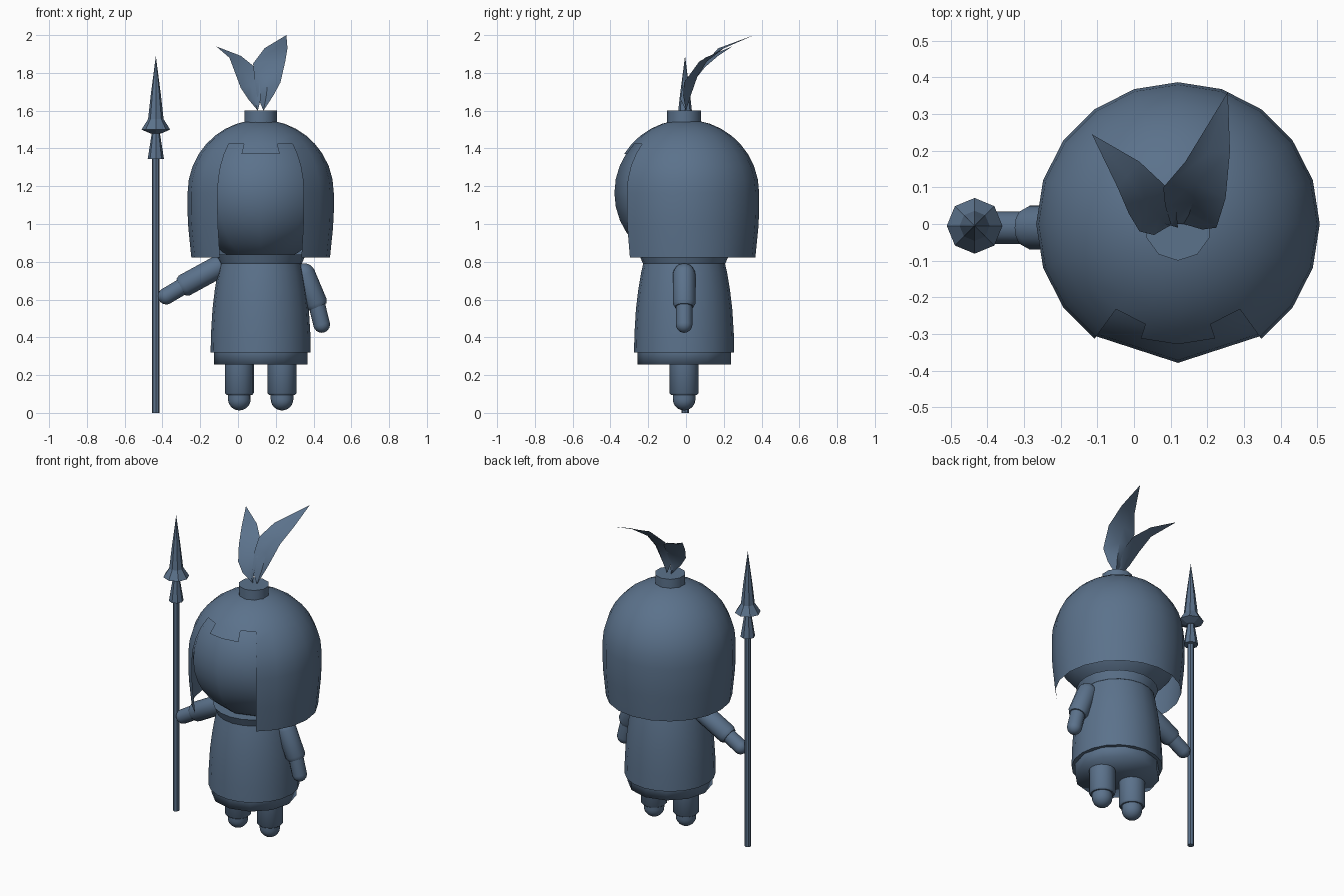
import bpy, bmesh, math
from mathutils import Vector

if "Cube" in bpy.data.objects:
    bpy.data.objects.remove(bpy.data.objects["Cube"])

CX, CY = 0.12, -0.01   # axis of the figure

# One dark slate blue for every part
SLATE = bpy.data.materials.new("slate_blue")
SLATE.diffuse_color = (0.105, 0.168, 0.26, 1)
SLATE.use_nodes = True
SLATE.node_tree.nodes["Principled BSDF"].inputs["Base Color"].default_value = SLATE.diffuse_color


def finish(name, bm, smooth=True, angle=42):
    bm.normal_update()
    mesh = bpy.data.meshes.new(name)
    bm.to_mesh(mesh)
    bm.free()
    mesh.materials.append(SLATE)
    obj = bpy.data.objects.new(name, mesh)
    bpy.context.collection.objects.link(obj)
    if smooth:
        bpy.ops.object.select_all(action='DESELECT')
        obj.select_set(True)
        bpy.context.view_layer.objects.active = obj
        bpy.ops.object.shade_smooth_by_angle(angle=math.radians(angle))
    return obj


def lathe(name, profile, segs, origin=(CX, CY, 0), axis=(0, 0, 1), skip=None,
          smooth=True, angle=42):
    """Revolve (radius, height) points, listed bottom to top, around an axis.
    Segment 0 starts at the front; skip(row, segment) leaves faces out."""
    bm = bmesh.new()
    q = Vector((0, 0, 1)).rotation_difference(Vector(axis))
    o = Vector(origin)
    rings = []
    for r, z in profile:
        n = 1 if r < 1e-5 else segs
        rings.append([bm.verts.new(o + q @ Vector((
            r * math.sin(2 * math.pi * i / segs),
            -r * math.cos(2 * math.pi * i / segs), z))) for i in range(n)])
    for k in range(len(rings) - 1):
        a, b = rings[k], rings[k + 1]
        for i in range(segs):
            if skip and skip(k, i):
                continue
            j = (i + 1) % segs
            quad = [a[i % len(a)], a[j % len(a)], b[j % len(b)], b[i % len(b)]]
            bm.faces.new(list(dict.fromkeys(quad)))
    bmesh.ops.delete(bm, geom=[v for v in bm.verts if not v.link_faces], context='VERTS')
    return finish(name, bm, smooth, angle)


def arc(radius, z0, a0, a1, n):
    """Points on a circle between two elevations in degrees."""
    out = []
    for i in range(n + 1):
        a = math.radians(a0 + (a1 - a0) * i / n)
        out.append((max(0, radius * math.cos(a)), z0 + radius * math.sin(a)))
    return out


# Head
lathe("head", arc(0.379, 1.165, -90, 90, 16), 10, origin=(CX, 0, 0))

# Hair shell, open over the face with a stepped fringe
hair = [(0.367, 0.822), (0.383, 0.98), (0.387, 1.06)]
hair += arc(0.387, 1.165, 0, 32, 3) + arc(0.387, 1.165, 42, 90, 5)


def face_gap(row, seg):
    return (seg in (18, 19, 0, 1) and row < 6) or (seg in (18, 1) and row < 7)


lathe("hair", hair, 20, origin=(CX, 0, 0), skip=face_gap)

# Stem cap on top
lathe("top_cap", [(0, 1.5), (0.09, 1.5), (0.09, 1.6), (0, 1.6)], 10)

# Tunic, hem and collar
lathe("tunic", [(0.24, 0.32), (0.265, 0.32), (0.263, 0.42), (0.255, 0.55),
                (0.243, 0.65), (0.228, 0.74), (0.212, 0.81), (0, 0.82)], 20)
lathe("hem", [(0, 0.255), (0.247, 0.255), (0.247, 0.325)], 12, angle=120)
lathe("collar", [(0.2, 0.79), (0.218, 0.79), (0.238, 0.838), (0, 0.838)], 20)

# Legs and feet
for side, name in ((-1, "left"), (1, "right")):
    at = (CX + side * 0.113, CY, 0)
    lathe(name + "_leg", [(0, 0.095), (0.068, 0.095), (0.077, 0.105),
                          (0.077, 0.28), (0, 0.28)], 16, origin=at)
    lathe(name + "_foot", arc(0.06, 0.073, -90, 0, 6) + [(0.06, 0.12), (0, 0.12)], 16, origin=at)


# Arms: rounded sleeve with a cuff, and a rounded hand
def arm(name, shoulder, cuff, hand):
    s, c, h = (Vector((p[0], CY, p[1])) for p in (shoulder, cuff, hand))
    n = (c - s).length
    lathe(name + "_sleeve", arc(0.06, 0, -90, 0, 5) +
          [(0.06, n - 0.01), (0.05, n + 0.01), (0, n + 0.01)], 12, origin=s, axis=c - s)
    d = h - c
    lathe(name + "_hand", [(0, -0.03), (0.044, -0.03)] + arc(0.044, d.length, 0, 90, 5),
          12, origin=c, axis=d)


arm("right", (0.350, 0.732), (0.418, 0.57), (0.443, 0.468))
arm("left", (-0.11, 0.770), (-0.293, 0.670), (-0.380, 0.618))

# Spear
SPEAR = (-0.435, -0.005, 0)
lathe("spear_shaft", [(0, 0), (0.02, 0), (0.02, 1.5), (0, 1.5)], 8, origin=SPEAR, smooth=False)
lathe("spear_socket", [(0, 1.345), (0.043, 1.345), (0.02, 1.49), (0, 1.49)], 8,
      origin=SPEAR, smooth=False)
lathe("spear_head", [(0, 1.475), (0.03, 1.48), (0.076, 1.5), (0.041, 1.555),
                     (0.026, 1.69), (0, 1.89)], 8, origin=SPEAR, smooth=False)


# Leaves: rows of left edge, midrib and right edge between base and tip
def leaf(name, base, rows, tip):
    bm = bmesh.new()
    b, t = bm.verts.new(base), bm.verts.new(tip)
    vs = [[bm.verts.new(p) for p in row] for row in rows]
    for k in range(2):
        bm.faces.new((b, vs[0][k + 1], vs[0][k]))
        for lo, hi in zip(vs, vs[1:]):
            bm.faces.new((lo[k], hi[k], hi[k + 1], lo[k + 1]))
        bm.faces.new((vs[-1][k + 1], vs[-1][k], t))
    bmesh.ops.recalc_face_normals(bm, faces=bm.faces)
    finish(name, bm, angle=50)


leaf("right_leaf", (0.135, 0, 1.6), [
    [(0.10, 0.0, 1.68), (0.15, 0.025, 1.68), (0.187, -0.015, 1.68)],
    [(0.085, 0.05, 1.79), (0.16, 0.06, 1.78), (0.225, -0.01, 1.75)],
    [(0.08, 0.10, 1.85), (0.17, 0.11, 1.86), (0.25, 0.07, 1.86)],
    [(0.14, 0.17, 1.93), (0.20, 0.19, 1.93), (0.262, 0.20, 1.93)],
], (0.256, 0.36, 2.0))
leaf("left_leaf", (0.105, 0, 1.6), [
    [(0.055, -0.03, 1.66), (0.085, 0.0, 1.66), (0.12, -0.01, 1.66)],
    [(0.015, -0.02, 1.72), (0.07, 0.02, 1.73), (0.115, 0.04, 1.76)],
    [(-0.015, 0.03, 1.80), (0.03, 0.06, 1.81), (0.09, 0.10, 1.83)],
    [(-0.045, 0.10, 1.88), (-0.02, 0.13, 1.88), (0.015, 0.17, 1.89)],
], (-0.115, 0.245, 1.94))
